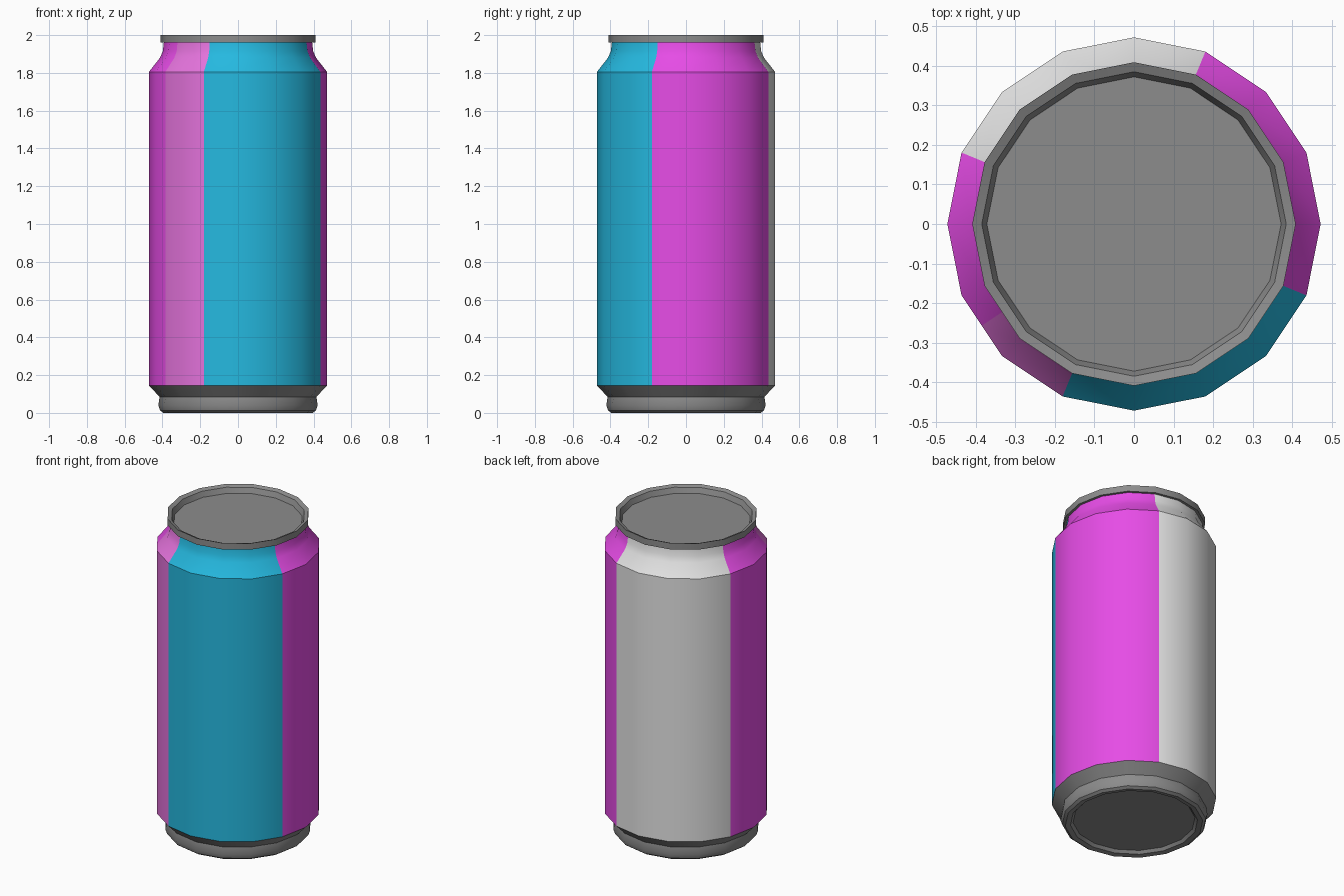
import bpy, bmesh, math

if "Cube" in bpy.data.objects:
    bpy.data.objects.remove(bpy.data.objects["Cube"])

SIDES = 16
STEP = 360 / SIDES
SPLIT = 213.75          # pale panel starts halfway across one facet


def material(name, hex_code):
    def lin(c):
        c /= 255
        return c / 12.92 if c <= 0.04045 else ((c + 0.055) / 1.055) ** 2.4
    m = bpy.data.materials.new(name)
    m.diffuse_color = [lin(int(hex_code[i:i + 2], 16)) for i in (0, 2, 4)] + [1]
    m.use_nodes = True
    m.node_tree.nodes["Principled BSDF"].inputs["Base Color"].default_value = m.diffuse_color
    return m


metal = material("metal grey", "8C8C8C")
cyan = material("cyan", "25B9E0")
magenta = material("magenta", "E64CE6")
pale = material("pale magenta", "E674DE")
white = material("off white", "E4E4E4")


def panel(angle):
    """Paint index for a direction in degrees."""
    a = angle % 360
    if a < 67.5 or a > 337.5:
        return 1
    if a < 157.5:
        return 3
    if a < SPLIT:
        return 1
    return 2 if a < 247.5 else 0


def lathe(name, profile, mats, angles, rule=None, cap=False):
    """Revolve (radius, z) points listed from bottom to top outside."""
    bm = bmesh.new()
    rings = []
    for r, z in profile:
        ring = []
        for a in angles:
            # keep in-between points on the flat facet
            k = r if (a / STEP) % 1 == 0 else r * math.cos(math.radians(STEP / 2))
            t = math.radians(a)
            ring.append(bm.verts.new((k * math.cos(t), k * math.sin(t), z)))
        rings.append(ring)
    n = len(angles)
    for lo, hi in zip(rings, rings[1:]):
        for i in range(n):
            j = (i + 1) % n
            f = bm.faces.new((lo[i], lo[j], hi[j], hi[i]))
            if rule:
                end = angles[j] if j else 360
                f.material_index = rule((angles[i] + end) / 2)
    if cap == "top":
        bm.faces.new(rings[-1])
    elif cap == "bottom":
        bm.faces.new(rings[0][::-1])
    me = bpy.data.meshes.new(name)
    bm.to_mesh(me)
    bm.free()
    for m in mats:
        me.materials.append(m)
    ob = bpy.data.objects.new(name, me)
    bpy.context.collection.objects.link(ob)
    bpy.ops.object.select_all(action='DESELECT')
    ob.select_set(True)
    bpy.context.view_layer.objects.active = ob
    bpy.ops.object.shade_smooth_by_angle(angle=math.radians(30))
    return ob


plain = [i * STEP for i in range(SIDES)]

# painted wall and neck
lathe("painted_body",
      [(0.472, 0.145), (0.472, 1.805), (0.413, 1.88), (0.398, 1.915), (0.393, 1.96)],
      [cyan, magenta, pale, white], sorted(plain + [SPLIT]), panel)

# rolled rim with sunken lid
lathe("rim_and_lid",
      [(0.393, 1.96), (0.409, 1.96), (0.409, 2.0), (0.385, 1.99), (0.372, 1.957)],
      [metal], plain, cap="top")

# tapered base, foot ring and recessed underside
lathe("base",
      [(0.35, 0.022), (0.365, 0.005), (0.395, 0.0), (0.412, 0.012), (0.422, 0.04),
       (0.415, 0.085), (0.472, 0.145)],
      [metal], plain, cap="bottom")
